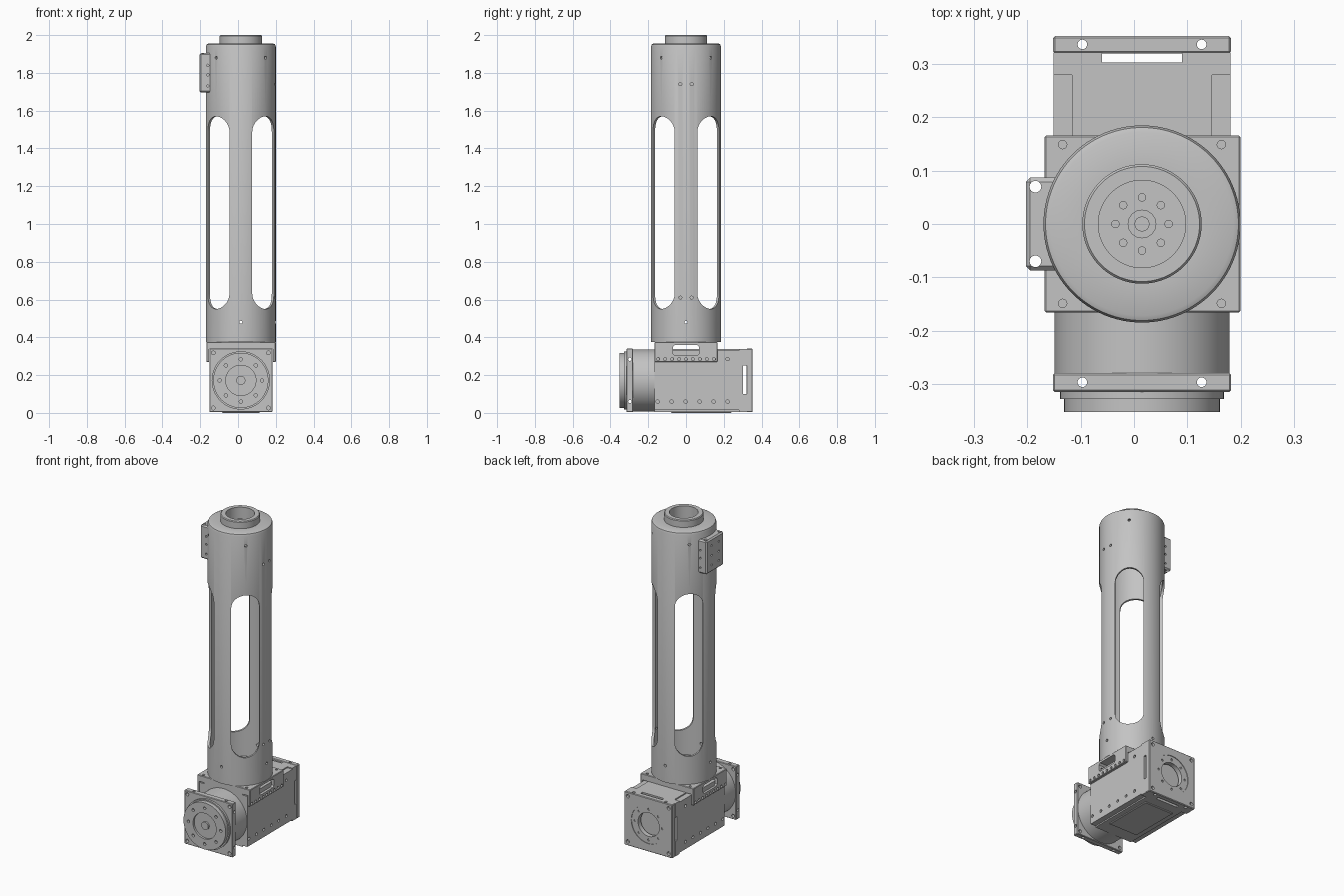
import bpy
import bmesh
from math import pi, sin, cos, radians
from mathutils import Matrix, Vector

cube = bpy.data.objects.get("Cube")
if cube:
    bpy.data.objects.remove(cube)

metal = bpy.data.materials.new("light_grey_metal")
metal.use_nodes = True
grey = (0.55, 0.55, 0.55, 1)
metal.diffuse_color = grey
metal.node_tree.nodes["Principled BSDF"].inputs["Base Color"].default_value = grey

CX, CZ = 0.015, 0.172      # tube axis in x, gearbox axis in z
TURN = {"x": Matrix.Rotation(pi / 2, 4, "Y"),
        "y": Matrix.Rotation(pi / 2, 4, "X"),
        "z": Matrix.Identity(4)}


def finish(name, bm):
    bmesh.ops.recalc_face_normals(bm, faces=bm.faces)
    mesh = bpy.data.meshes.new(name)
    bm.to_mesh(mesh)
    bm.free()
    mesh.materials.append(metal)
    ob = bpy.data.objects.new(name, mesh)
    bpy.context.collection.objects.link(ob)
    return ob


def box(name, x, y, z, bevel=0):
    bm = bmesh.new()
    bmesh.ops.create_cube(bm, size=1)
    for v in bm.verts:
        v.co = [(lo + hi) / 2 + c * (hi - lo) for c, (lo, hi) in zip(v.co, (x, y, z))]
    if bevel:
        bmesh.ops.bevel(bm, geom=bm.edges[:], offset=bevel, segments=1, affect="EDGES")
    return finish(name, bm)


def rod(name, axis, radius, centre, length, sides=64):
    bm = bmesh.new()
    bmesh.ops.create_cone(bm, cap_ends=True, segments=sides, radius1=radius, radius2=radius,
                          depth=length, matrix=Matrix.Translation(centre) @ TURN[axis])
    return finish(name, bm)


def hole(axis, radius, centre, length):
    return rod("cutter", axis, radius, centre, length, 16)


def lathe(name, profile, segments=96):
    bm = bmesh.new()
    verts = [bm.verts.new((r, 0, z)) for r, z in profile]
    edges = [bm.edges.new((a, b)) for a, b in zip(verts, verts[1:] + verts[:1])]
    bmesh.ops.spin(bm, geom=verts + edges, cent=(0, 0, 0), axis=(0, 0, 1),
                   angle=2 * pi, steps=segments)
    bmesh.ops.remove_doubles(bm, verts=bm.verts, dist=1e-5)
    bmesh.ops.translate(bm, verts=bm.verts, vec=(CX, 0, 0))
    return finish(name, bm)


def slot_cutter(angle, half, low, high, near, far):
    """Round-ended upright slot, pushed out along a compass angle."""
    bm = bmesh.new()
    pts = []
    for i in range(34):
        t = pi * (i % 17) / 16 + (pi if i > 16 else 0)
        mid = low + half if i > 16 else high - half
        pts.append(bm.verts.new((near, half * cos(t), mid + half * sin(t))))
    face = bm.faces.new(pts)
    ext = bmesh.ops.extrude_face_region(bm, geom=[face])["geom"]
    bmesh.ops.translate(bm, vec=(far - near, 0, 0),
                        verts=[g for g in ext if isinstance(g, bmesh.types.BMVert)])
    bmesh.ops.rotate(bm, verts=bm.verts, matrix=Matrix.Rotation(angle, 3, "Z"))
    bmesh.ops.translate(bm, verts=bm.verts, vec=(CX, 0, 0))
    return finish("cutter", bm)


def cut(ob, cutters):
    for c in cutters:
        mod = ob.modifiers.new("cut", "BOOLEAN")
        mod.operation, mod.solver, mod.object = "DIFFERENCE", "EXACT", c
    bpy.context.view_layer.update()
    deps = bpy.context.evaluated_depsgraph_get()
    mesh = bpy.data.meshes.new_from_object(ob.evaluated_get(deps))
    ob.modifiers.clear()
    ob.data = mesh
    for c in cutters:
        bpy.data.objects.remove(c)


def ring(radius, count=8):
    return [(radius * cos(2 * pi * i / count), radius * sin(2 * pi * i / count))
            for i in range(count)]


diagonals = [radians(45 + 90 * i) for i in range(4)]

# Tall slotted tube with neck
tube = lathe("tube", [(0.185, 0.375), (0.185, 1.94), (0.181, 1.951), (0.172, 1.955),
                      (0.112, 1.955), (0.112, 1.995), (0.108, 2.0), (0.082, 2.0),
                      (0.082, 1.925), (0.171, 1.925), (0.171, 0.375)])
cutters = [slot_cutter(a, 0.081, 0.55, 1.57, 0.08, 0.25) for a in diagonals]
for a in diagonals:
    cutters.append(hole("z", 0.008, (CX, 0, 1.88), 0.1))
    cutters[-1].data.transform(Matrix.Translation((CX + 0.18 * cos(a), 0.18 * sin(a), 1.88))
                               @ Matrix.Rotation(a, 4, "Z") @ TURN["x"]
                               @ Matrix.Translation((-CX, 0, -1.88)))
cutters += [hole("x", 0.008, (CX, 0, 0.48), 0.5), hole("y", 0.008, (CX, 0, 0.48), 0.5)]
cutters += [hole("x", 0.008, (CX + 0.18, y, z), 0.1) for y in (-0.03, 0.03) for z in (0.61, 1.74)]
cut(tube, cutters)

# Tube floor and inner output hub
rod("tube_floor", "z", 0.173, (CX, 0, 0.387), 0.022)
hub = rod("inner_hub", "z", 0.083, (CX, 0, 0.402), 0.012)
cut(hub, [hole("z", 0.007, (CX + x, y, 0.406), 0.02) for x, y in ring(0.05)]
    + [hole("z", 0.026, (CX, 0, 0.41), 0.012)])
rod("inner_hub_pin", "z", 0.014, (CX, 0, 0.403), 0.012, 24)

# Side connector block near the top
block = box("side_connector", (-0.203, -0.14), (-0.087, 0.087), (1.695, 1.905), 0.008)
cut(block, [hole("z", 0.011, (-0.185, y, 1.8), 0.5) for y in (-0.07, 0.07)]
    + [hole("x", 0.006, (-0.203, y, z), 0.03) for y in (-0.035, 0.035) for z in (1.74, 1.8, 1.86)]
    + [hole("y", 0.006, (-0.16, s * 0.087, z), 0.02) for s in (-1, 1) for z in (1.73, 1.79, 1.84)])

# Saddle bracket between tube and gearbox
saddle = box("saddle_bracket", (-0.168, 0.2), (-0.166, 0.166), (0.27, 0.376), 0.003)
pitch = [-0.148 + 0.037 * i for i in range(9)]
cut(saddle, [box("cutter", (-0.154, 0.184), (-0.3, 0.3), (0.2, 0.337)),
             box("cutter", (-0.3, 0.3), (-0.07, 0.07), (0.305, 0.36), 0.01)]
    + [hole("x", 0.008, (CX, y, 0.285), 0.6) for y in pitch]
    + [hole("z", 0.008, (CX + 0.149 * i, 0.149 * j, 0.376), 0.03) for i in (-1, 1) for j in (-1, 1)])

# Gearbox body with stepped corners and side screw holes
body = box("gearbox_body", (-0.151, 0.181), (-0.166, 0.322), (0.006, 0.338))
cutters = [box("cutter", x, (-0.3, 0.28), z)
           for x in ((-0.2, -0.116), (0.146, 0.2)) for z in ((-0.1, 0.014), (0.331, 0.4))]
cutters += [hole("x", 0.009, (side, -0.15 + 0.074 * i, z), 0.03)
            for side in (-0.151, 0.181) for i in range(6) for z in (0.06, 0.285)]
cutters += [box("cutter", (-0.06, 0.09), (0.303, 0.33), (-0.1, 0.5)),
            box("cutter", (-0.3, 0.3), (0.303, 0.33), (0.1, 0.25))]
cut(body, cutters)
box("belly_plate", (-0.085, 0.115), (-0.08, 0.24), (0, 0.02), 0.003)

# Rear end plate
rear = box("rear_plate", (-0.152, 0.182), (0.32, 0.353), (0.004, 0.34), 0.004)
cutters = [hole("z", 0.009, (x, 0.337, CZ), 0.6) for x in (-0.097, 0.127)]
cutters += [hole("y", 0.007, (CX + x, 0.353, CZ + z), 0.02) for x, z in ring(0.096)]
cutters += [hole("y", 0.011, (CX + 0.142 * i, 0.353, CZ + 0.142 * j), 0.03)
            for i in (-1, 1) for j in (-1, 1)]
cutters += [rod("cutter", "y", 0.118, (CX, 0.36, CZ), 0.022),
            rod("cutter", "y", 0.074, (CX, 0.34, CZ), 0.1)]
cut(rear, cutters)

# Round motor section and square front flange
rod("motor_drum", "y", 0.164, (CX, -0.22, CZ), 0.13, 96)
flange = box("front_flange", (-0.152, 0.182), (-0.315, -0.28), (0.004, 0.34), 0.003)
cutters = [hole("z", 0.009, (x, -0.297, CZ), 0.6) for x in (-0.097, 0.127)]
cutters += [hole("x", 0.009, (CX, -0.297, CZ + s * 0.112), 0.6) for s in (-1, 1)]
cutters += [hole("y", 0.01, (CX + 0.146 * i, -0.3, CZ + 0.146 * j), 0.1)
            for i in (-1, 1) for j in (-1, 1)]
cut(flange, cutters)

# Output discs on the front
rod("output_collar", "y", 0.154, (CX, -0.321, CZ), 0.014, 96)
disc = rod("output_disc", "y", 0.146, (CX, -0.34, CZ), 0.026, 96)
cut(disc, [hole("y", 0.009, (CX + x, -0.353, CZ + z), 0.03) for x, z in ring(0.112)]
    + [rod("cutter", "y", 0.08, (CX, -0.353, CZ), 0.026)])
rod("output_pin", "y", 0.024, (CX, -0.341, CZ), 0.02, 32)

# Smooth the round surfaces, keep the machined edges sharp
bpy.ops.object.select_all(action="DESELECT")
for ob in bpy.context.scene.objects:
    if ob.type == "MESH" and ob.data.materials and ob.data.materials[0] == metal:
        ob.select_set(True)
        bpy.context.view_layer.objects.active = ob
bpy.ops.object.shade_smooth_by_angle(angle=radians(30))
